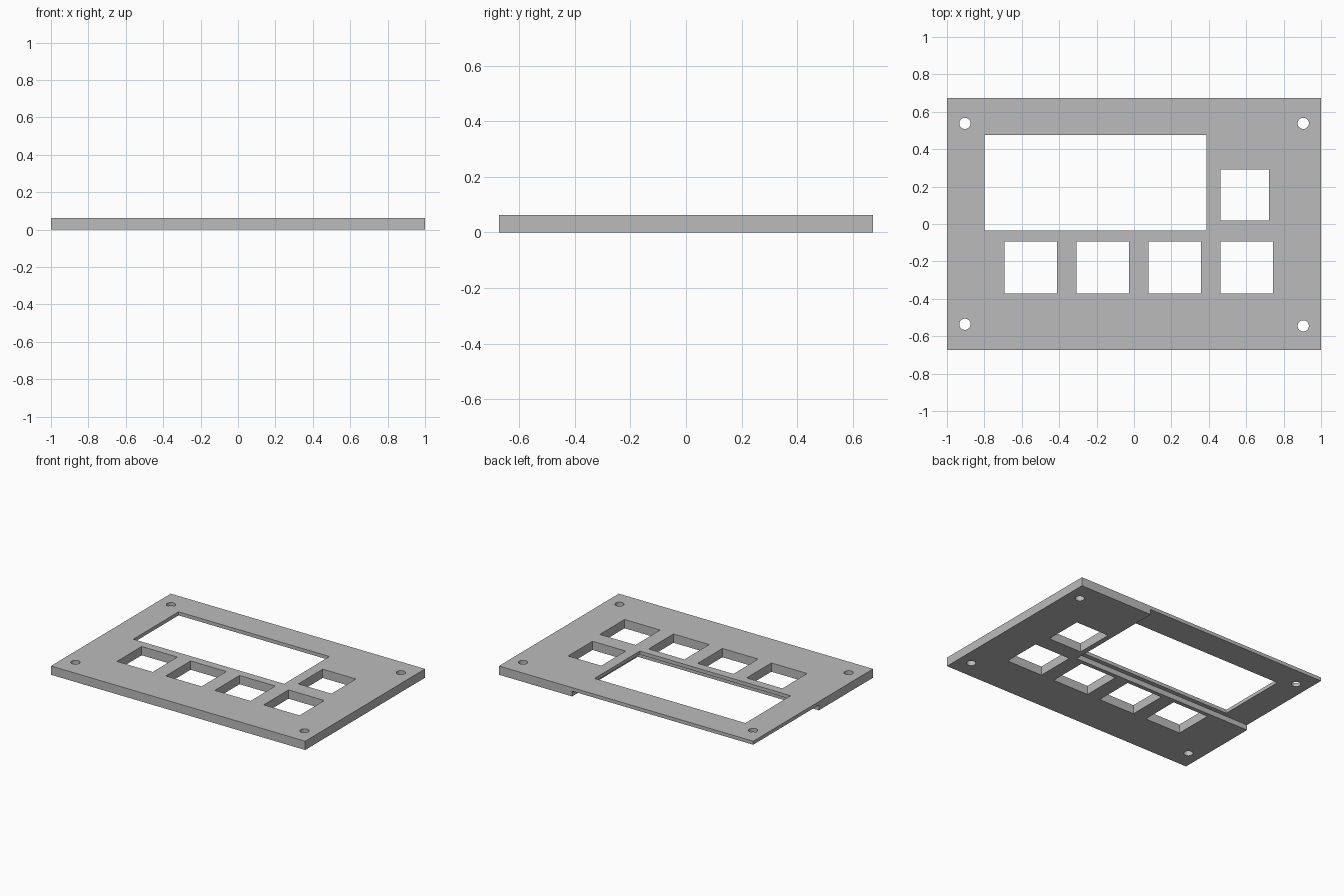
import bpy, bmesh
from mathutils import Matrix, Vector

if "Cube" in bpy.data.objects:
    bpy.data.objects.remove(bpy.data.objects["Cube"])

HALF_DEPTH, THICK, THIN = 0.673, 0.0625, 0.025

grey = bpy.data.materials.new("plain grey")
grey.use_nodes = True
colour = (0.5, 0.5, 0.5, 1)
grey.diffuse_color = colour
grey.node_tree.nodes["Principled BSDF"].inputs["Base Color"].default_value = colour


def add_box(bm, x0, x1, y0, y1, z0, z1):
    size = Matrix.Diagonal((x1 - x0, y1 - y0, z1 - z0, 1))
    centre = Vector((x0 + x1, y0 + y1, z0 + z1)) / 2
    bmesh.ops.create_cube(bm, size=1, matrix=Matrix.Translation(centre) @ size)


def make_object(name, bm):
    mesh = bpy.data.meshes.new(name)
    bm.to_mesh(mesh)
    bm.free()
    mesh.materials.append(grey)
    obj = bpy.data.objects.new(name, mesh)
    bpy.context.collection.objects.link(obj)
    return obj


def cut(target, cutter):
    cutter.hide_render = True
    mod = target.modifiers.new("cut", "BOOLEAN")
    mod.operation, mod.solver, mod.object = "DIFFERENCE", "EXACT", cutter
    bpy.context.view_layer.objects.active = target
    bpy.ops.object.modifier_apply(modifier=mod.name)
    bpy.data.objects.remove(cutter)


# Flat panel
bm = bmesh.new()
add_box(bm, -1, 1, -HALF_DEPTH, HALF_DEPTH, 0, THICK)
panel = make_object("front_panel", bm)

# Recess on the underside, behind the display
bm = bmesh.new()
add_box(bm, -1.1, 0.425, -0.065, 0.8, -0.1, THICK - THIN)
cut(panel, make_object("recess_cutter", bm))

# Display window, button windows and screw holes
bm = bmesh.new()
add_box(bm, -0.8, 0.387, -0.034, 0.475, -0.1, 0.2)
add_box(bm, 0.462, 0.723, 0.018, 0.292, -0.1, 0.2)
for i in range(4):
    x = -0.692 + i * 0.385
    add_box(bm, x, x + 0.281, -0.372, -0.094, -0.1, 0.2)
for x, y in ((-0.904, 0.538), (0.905, 0.538), (-0.904, -0.536), (0.905, -0.545)):
    bmesh.ops.create_cone(bm, cap_ends=True, segments=32, radius1=0.03, radius2=0.03,
                          depth=0.4, matrix=Matrix.Translation((x, y, 0)))
cut(panel, make_object("opening_cutter", bm))

# Smooth hole walls, crisp edges elsewhere
bpy.ops.object.select_all(action="DESELECT")
panel.select_set(True)
bpy.context.view_layer.objects.active = panel
bpy.ops.object.shade_smooth_by_angle()
